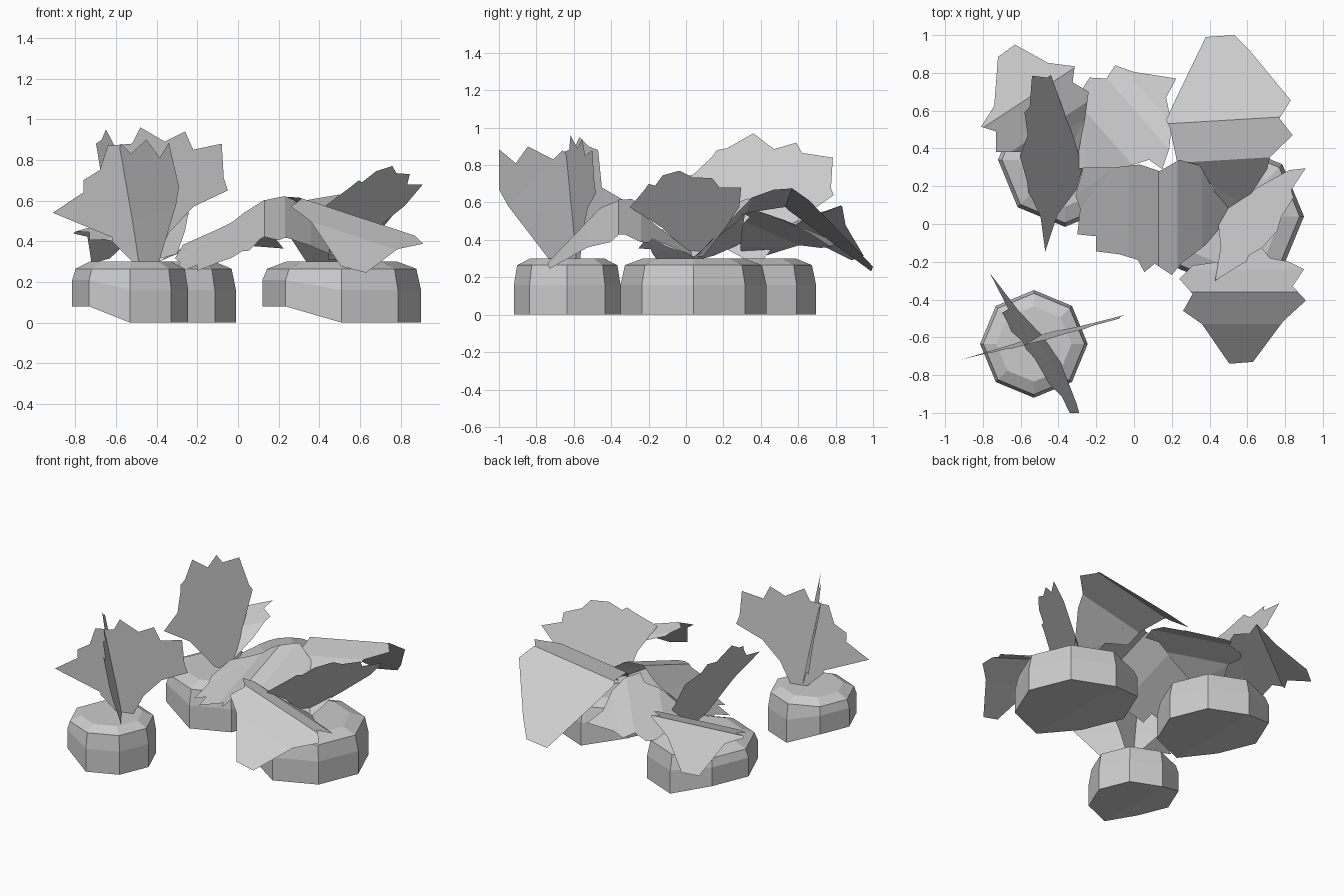
import bpy, bmesh, math
from mathutils import Vector


def finish(bm, name):
    me = bpy.data.meshes.new(name)
    bm.to_mesh(me)
    bm.free()
    ob = bpy.data.objects.new(name, me)
    bpy.context.collection.objects.link(ob)
    return ob


# Squat eight-sided base, its underside chipped on the -x side
def base(name, cx, cy, r):
    bm = bmesh.new()
    rings = []
    for k, z, lift in ((1, 0, .08), (1, .16, .05), (.94, .265, 0), (.7, .3, 0)):
        ring = []
        for i in range(8):
            a = i * math.pi / 4
            h = z + (lift if i in (3, 4, 5) else 0)
            ring.append(bm.verts.new((cx + r * k * math.cos(a), cy + r * k * math.sin(a), h)))
        rings.append(ring)
    for lo, hi in zip(rings, rings[1:]):
        for i in range(8):
            j = (i + 1) % 8
            bm.faces.new((lo[i], lo[j], hi[j], hi[i]))
    bm.faces.new(rings[-1])
    b = rings[0]
    bm.faces.new((b[2], b[1], b[0], b[7], b[6]))
    bm.faces.new((b[6], b[5], b[4], b[3], b[2]))
    return finish(bm, name)


# Flat jagged outline, as a triangulated sheet
def sheet(outline):
    bm = bmesh.new()
    f = bm.faces.new([bm.verts.new((u, v, 0)) for u, v in outline])
    bmesh.ops.triangulate(bm, faces=[f])
    return bm


def interp(t, prof):
    if t <= prof[0][0]:
        return prof[0][1]
    for (a, za), (b, zb) in zip(prof, prof[1:]):
        if t <= b:
            return za + (zb - za) * (t - a) / (b - a)
    return prof[-1][1]


# Drooping leaf: plan outline, creased across direction d, height from profile,
# tilted sideways about the point p
def droop_leaf(name, outline, d, prof, tilt, p):
    bm = sheet(outline)
    d = Vector((d[0], d[1], 0))
    for t, _ in prof[1:-1]:
        bmesh.ops.bisect_plane(bm, geom=bm.verts[:] + bm.edges[:] + bm.faces[:],
                               plane_co=d * t / d.length_squared, plane_no=d, dist=1e-5)
    for v in bm.verts:
        v.co.z = (interp(v.co.dot(d), prof) + tilt[0] * (v.co.x - p[0])
                  + tilt[1] * (v.co.y - p[1]))
    return finish(bm, name)


# Upright leaf: outline in elevation, placed on a leaning plane
def upright_leaf(name, outline, place):
    bm = sheet(outline)
    for v in bm.verts:
        v.co = place(v.co.x, v.co.y)
    return finish(bm, name)


base("base_front_left", -.53, -.635, .285)
base("base_right", .51, .04, .39)
base("base_back_left", -.365, .34, .355)

# Front left plant
upright_leaf("front_left_leaf_wide",
             [(-.91, .54), (-.76, .64), (-.76, .70), (-.68, .75), (-.64, .87), (-.52, .88),
              (-.48, .96), (-.36, .89), (-.26, .94), (-.22, .85), (-.08, .88), (-.07, .71),
              (-.05, .65), (-.22, .57), (-.34, .44), (-.42, .28), (-.5, .28), (-.62, .40), (-.62, .42)],
             lambda x, z: (x, -.72 + (x + .91) * .28 - .05 * (z - .6), z))
upright_leaf("front_left_leaf_cross",
             [(-1, .885), (-.91, .81), (-.845, .9), (-.71, .83), (-.66, .88), (-.62, .84),
              (-.57, .95), (-.52, .9), (-.47, .88), (-.45, .68), (-.26, .57), (-.46, .47),
              (-.6, .29), (-.72, .28), (-.95, .58), (-1, .67)],
             lambda y, z: (-.525 - (.69 if y < -.63 else .65) * (y + .63) - .23 * (z - .58), y, z))

# Back left plant
upright_leaf("back_left_leaf_upright",
             [(-.145, .7), (.04, .75), (.135, .84), (.165, .88), (.22, .89), (.36, .97),
              (.47, .885), (.59, .92), (.62, .865), (.785, .84), (.775, .675), (.79, .64),
              (.55, .47), (.41, .29), (.33, .29), (.18, .37), (.05, .57)],
             lambda y, z: (-.27 - .5 * (z - .3), y, z))
droop_leaf("back_left_leaf_outer",
           [(-.81, .515), (-.74, .625), (-.72, .885), (-.63, .95), (-.456, .853), (-.314, .835),
            (-.325, .75), (-.24, .70), (-.26, .55), (-.3, .35), (-.4, .3), (-.6, .38),
            (-.73, .38), (-.73, .49)],
           (-.55, .84), [(.49, .24), (.68, .41), (.868, .49), (1.14, .31)], (.28, 0), (-.65, 0))
droop_leaf("back_left_leaf_inner",
           [(-.4, .36), (-.27, .6), (-.27, .72), (-.235, .775), (-.145, .77), (-.1, .84),
            (0, .805), (.224, .77), (.17, .67), (.2, .53), (.187, .4), (.15, .29),
            (.08, .34), (-.05, .3), (-.25, .29), (-.34, .3)],
           (.75, .66), [(-.04, .3), (.2, .48), (.4, .57), (.5, .58), (.68, .54)], (0, -.42), (0, .35))

# Right plant
upright_leaf("right_leaf_upright",
             [(-.3, .575), (-.22, .67), (-.2, .7), (-.165, .69), (-.125, .745), (-.035, .77),
              (.035, .735), (.14, .73), (.18, .68), (.295, .68), (.285, .575), (.2, .45),
              (.09, .31), (.03, .31), (-.12, .46)],
             lambda y, z: (.179 + .668 * y + .784 * z, y, z))
droop_leaf("right_leaf_front",
           [(.24, -.29), (.31, -.22), (.45, -.2), (.5, .03), (.55, .03), (.72, -.18), (.82, -.2),
            (.9, -.24), (.84, -.33), (.91, -.405), (.79, -.515), (.63, -.73), (.505, -.74),
            (.36, -.53), (.26, -.46), (.31, -.37)],
           (0, 1), [(-.74, .26), (-.53, .43), (-.36, .53), (-.24, .5), (.05, .3)], (-.33, 0), (.56, 0))
droop_leaf("right_leaf_back",
           [(.17, .55), (.225, .67), (.38, .99), (.53, 1), (.62, .91), (.83, .655), (.77, .56),
            (.84, .47), (.72, .355), (.705, .29), (.58, .1), (.54, .04), (.49, .04), (.41, .21),
            (.26, .25), (.23, .32), (.19, .51)],
           (-.06, 1), [(.02, .3), (.31, .59), (.52, .63), (.97, .25)], (.17, 0), (.5, 0))
droop_leaf("right_leaf_left",
           [(-.27, .3), (-.31, .15), (-.285, .08), (-.3, -.055), (-.2, -.065), (-.2, -.145),
            (-.08, -.16), (.02, -.19), (.055, -.255), (.11, -.21), (.2, -.27), (.25, -.21),
            (.38, -.11), (.5, .03), (.53, .05), (.42, .18), (.35, .31), (.24, .34), (.135, .28),
            (.03, .315), (-.1, .3)],
           (1, 0), [(-.3, .37), (-.03, .49), (.13, .61), (.23, .61), (.36, .53), (.53, .39)],
           (0, .36), (0, .3))
